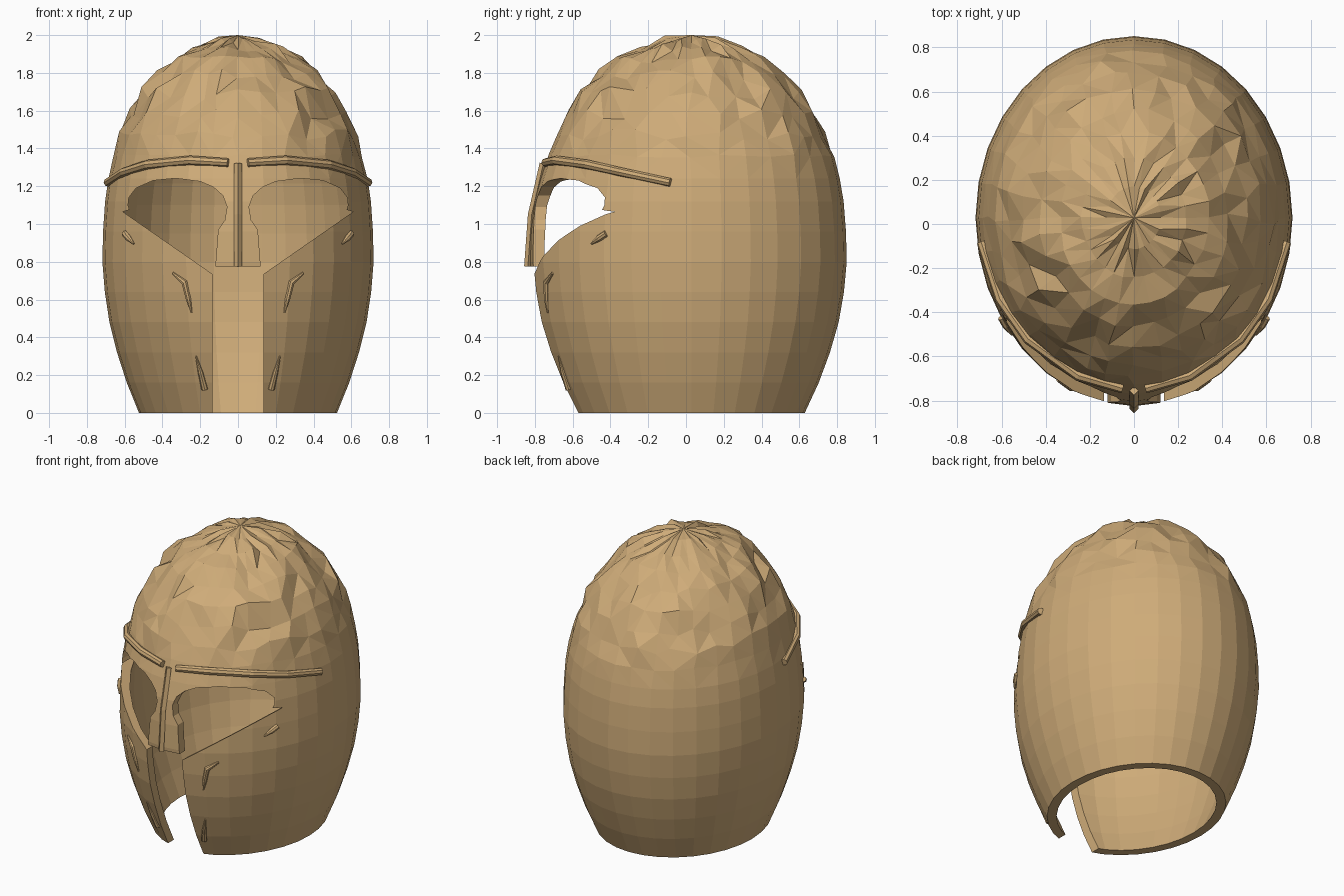
import bpy, bmesh, math, random
from mathutils import Vector

random.seed(11)
if "Cube" in bpy.data.objects:
    bpy.data.objects.remove(bpy.data.objects["Cube"])

RX, RY, CY, SEGS = 0.718, 0.823, 0.028, 32
# Egg profile: (height, fraction of full radius)
PROFILE = [(0, .73), (.16, .82), (.32, .892), (.48, .948), (.64, .982), (.8, 1), (.96, .995),
           (1.12, .98), (1.24, .955), (1.36, .917), (1.47, .868), (1.58, .80), (1.69, .71),
           (1.79, .595), (1.87, .47), (1.93, .33), (1.975, .17)]

tan = bpy.data.materials.new("tan_bronze")
tan.use_nodes = True
COLOR = (0.62, 0.41, 0.19, 1)
tan.diffuse_color = COLOR
tan.node_tree.nodes["Principled BSDF"].inputs["Base Color"].default_value = COLOR


def radius_at(z):
    for (z0, r0), (z1, r1) in zip(PROFILE, PROFILE[1:]):
        if z <= z1:
            return r0 + (r1 - r0) * (z - z0) / (z1 - z0)
    return PROFILE[-1][1]


def on_shell(angle, z, lift=0.0):
    """Point on the egg; angle in degrees from the front towards +x."""
    a, f = math.radians(angle), radius_at(z)
    # The face bulges forward below the brow
    fade = max(0, min(1, (1.36 - z) / .3))
    bulge = .03 * f * fade * max(0, math.cos(a)) ** 2
    return Vector(((RX * f + lift) * math.sin(a), CY - (RY * f + lift + bulge) * math.cos(a), z))


def mesh_object(name, bm):
    mesh = bpy.data.meshes.new(name)
    bm.to_mesh(mesh)
    bm.free()
    ob = bpy.data.objects.new(name, mesh)
    bpy.context.collection.objects.link(ob)
    mesh.materials.append(tan)
    return ob


def hammered(p, z):
    """Dent and shift a point of the rough crown."""
    if z < 1.3:
        return p
    out = Vector((p.x / RX, (p.y - CY) / RY, (z - 0.8) / 1.2)).normalized()
    amount = 0.3 if z < 1.4 else 1.0
    near_top = z > 1.85
    side = Vector((-out.y, out.x, 0)) * random.uniform(-.04, .04) * (0.4 if near_top else 1)
    p = p + amount * (out * random.uniform(-.017, .017) + side)
    p.z += amount * random.uniform(-.028, .028) * (0.3 if near_top else 1)
    p.z = min(p.z, 2.0)
    return p


# Helmet shell: outer and inner egg surfaces joined by a flat rim
bm = bmesh.new()
outer, inner = [], []
angles = [360 * i / SEGS for i in range(SEGS)]
for z, f in PROFILE:
    outer.append([bm.verts.new(hammered(on_shell(a, z), z)) for a in angles])
    sink = Vector((0, 0, max(0, z - 0.8) * -.06))
    inner.append([bm.verts.new(on_shell(a, z, -min(.06, f * .25)) + sink) for a in angles])
rough = []
for rings, flip in ((outer, False), (inner, True)):
    for k, (lo, hi) in enumerate(zip(rings, rings[1:])):
        for i in range(SEGS):
            j = (i + 1) % SEGS
            quad = [lo[i], lo[j], hi[j], hi[i]]
            face = bm.faces.new(quad[::-1] if flip else quad)
            if not flip and PROFILE[k + 1][0] > 1.3:
                rough.append(face)
    top = bm.verts.new((0, CY, 1.92 if flip else 2.0))
    for i in range(SEGS):
        tri = [rings[-1][i], rings[-1][(i + 1) % SEGS], top]
        bm.faces.new(tri[::-1] if flip else tri)
for i in range(SEGS):
    j = (i + 1) % SEGS
    bm.faces.new([inner[0][i], inner[0][j], outer[0][j], outer[0][i]])
bmesh.ops.triangulate(bm, faces=rough, quad_method='SHORT_EDGE')
bmesh.ops.recalc_face_normals(bm, faces=bm.faces)
shell = mesh_object("helmet_shell", bm)

# Cutter: eye openings joined to the chin slot around the nose guard
half = [(.12, .775), (.105, .97), (.07, 1.02), (.058, 1.09), (.08, 1.15), (.13, 1.195),
        (.2, 1.225), (.33, 1.242), (.45, 1.23), (.54, 1.19), (.578, 1.14), (.582, 1.10),
        (.575, 1.075), (.61, 1.065), (.135, .735), (.135, -.1)]
outline = half + [(-x, z) for x, z in reversed(half)]
bm = bmesh.new()
face = bm.faces.new([bm.verts.new((x, -1.2, z)) for x, z in outline])
sweep = bmesh.ops.extrude_face_region(bm, geom=[face])
moved = [v for v in sweep["geom"] if isinstance(v, bmesh.types.BMVert)]
bmesh.ops.translate(bm, verts=moved, vec=(0, 1.15, 0))
bmesh.ops.recalc_face_normals(bm, faces=bm.faces)
cutter = mesh_object("face_opening_cutter", bm)
cutter.hide_render = True

cut = shell.modifiers.new("face_opening", 'BOOLEAN')
cut.operation, cut.solver, cut.object = 'DIFFERENCE', 'EXACT', cutter
bpy.context.view_layer.objects.active = shell
shell.select_set(True)
bpy.ops.object.modifier_apply(modifier=cut.name)
bpy.data.objects.remove(cutter)


def rod(name, points, radii, thickness, sides=2):
    curve = bpy.data.curves.new(name, 'CURVE')
    curve.dimensions = '3D'
    curve.bevel_depth, curve.bevel_resolution = thickness, sides
    curve.use_fill_caps = True
    spline = curve.splines.new('POLY')
    spline.points.add(len(points) - 1)
    for pt, co, r in zip(spline.points, points, radii):
        pt.co, pt.radius = (*co, 1), r
    spline.use_smooth = False
    ob = bpy.data.objects.new(name, curve)
    bpy.context.collection.objects.link(ob)
    curve.materials.append(tan)


# Nose ridge running down the centre of the guard
rod("nose_ridge", [(0, -.837, .775), (0, -.817, 1.05), (0, -.755, 1.32)], (1, 1, 1), .02, 0)

# Cheek ridges: (angle, height) path and radius taper
RIDGES = {
    "upper_cheek_ridge": ([(57, .95), (54, .925), (50.5, .895)], (1, 1, .3)),
    "middle_cheek_ridge": ([(29, .74), (23.5, .69), (22, .60), (21, .53)], (.4, 1, .8, .3)),
    "lower_cheek_ridge": ([(20.5, .30), (19, .21), (17.8, .125)], (.2, .8, 1)),
}

# Brow rods and cheek ridges, mirrored
for side, label in ((1, "left"), (-1, "right")):
    brow = [on_shell(side * a, z, .008) for a, z in
            ((4.4, 1.325), (22, 1.337), (45, 1.315), (62, 1.275), (82, 1.22))]
    rod(label + "_brow", brow, (.9, 1, 1, .95, .9), .025)
    for part, (path, taper) in RIDGES.items():
        rod(label + "_" + part, [on_shell(side * a, z) for a, z in path], taper, .018)
